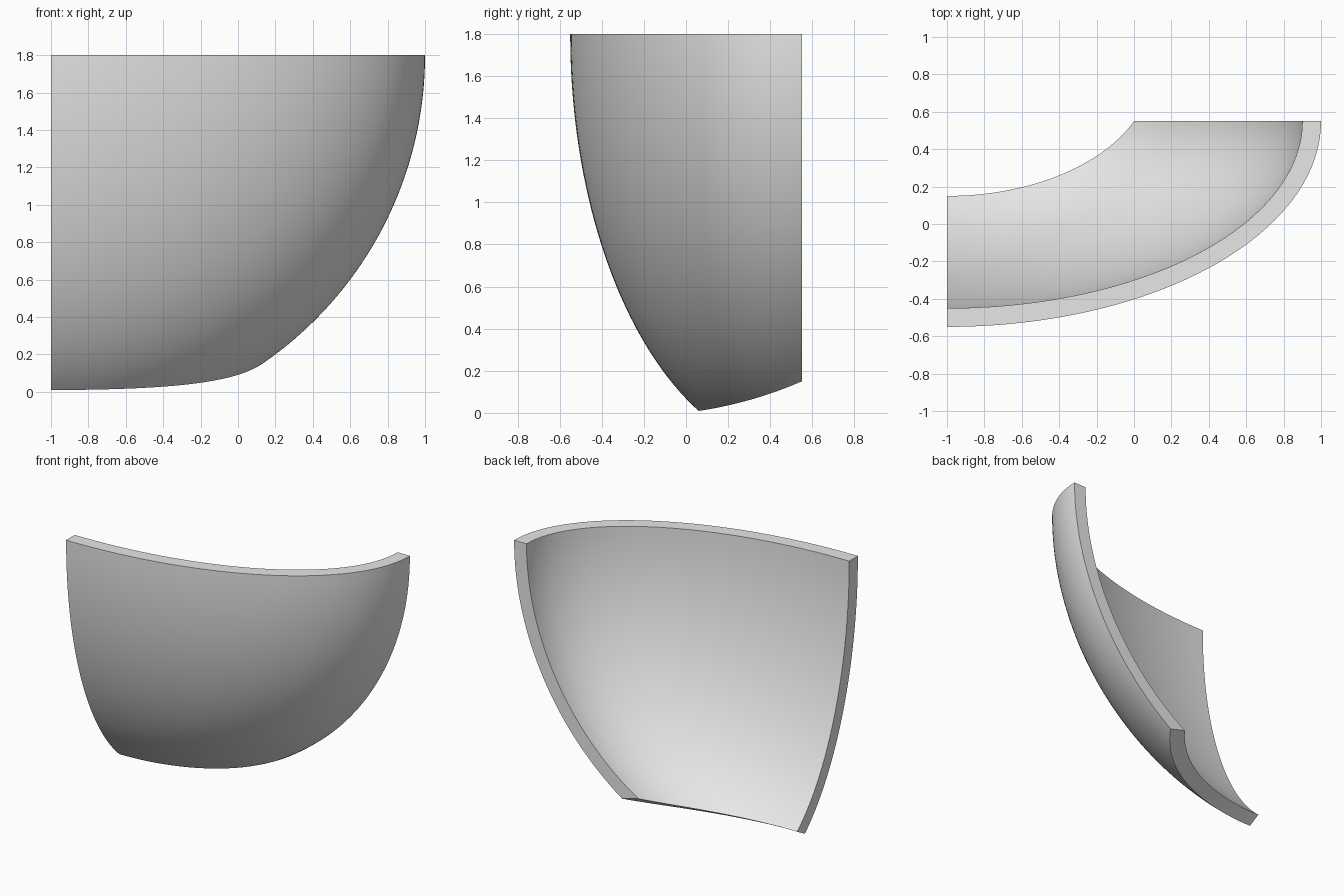
import bpy, bmesh
from math import sin, cos, asin, sqrt, pi
from mathutils import Vector

cube = bpy.data.objects.get("Cube")
if cube:
    bpy.data.objects.remove(cube)

CENTRE = Vector((-1, 0.55, 1.8))   # centre of the ellipsoids, on the top rim plane
COLS, ROWS = 56, 36


def shell_grid(radii, hole_x, hole_y, drop):
    """Rows of points on an ellipsoid, from the top rim down to the cut-out edge."""
    rx, ry, rz = radii
    b = hole_y + drop
    a = hole_x / sqrt(1 - (drop / b) ** 2)
    start = asin(drop / b)
    columns = []
    for i in range(COLS + 1):
        f = i / COLS
        rim = Vector((cos(f * pi / 2), sin(f * pi / 2), 0))
        phi = start + f * (pi / 2 - start)
        x, y = a * cos(phi) / rx, max(0, b * sin(phi) - drop) / ry
        edge = Vector((x, y, sqrt(1 - x * x - y * y)))
        gap = rim.angle(edge)
        column = []
        for j in range(ROWS + 1):
            t = j / ROWS
            p = (rim * sin((1 - t) * gap) + edge * sin(t * gap)) / sin(gap)
            column.append(CENTRE + Vector((p.x * rx, -p.y * ry, -p.z * rz)))
        columns.append(column)
    return columns


# Curved shell: outer and inner skins joined by flat rims
outer = shell_grid((2, 1.1, 2), 1.13, 0.49, 0.3)
inner = shell_grid((1.9, 1, 1.9), 1.0, 0.4, 0.27)
bm = bmesh.new()
loops = [[bm.verts.new(p) for p in o + n[::-1]] for o, n in zip(outer, inner)]
size = len(loops[0])
for a, b in zip(loops, loops[1:]):
    for j in range(size):
        k = (j + 1) % size
        bm.faces.new((a[j], a[k], b[k], b[j]))

# Flat cut ends
for loop in (loops[0], loops[-1]):
    for j in range(ROWS):
        bm.faces.new((loop[j], loop[j + 1], loop[size - 2 - j], loop[size - 1 - j]))
bmesh.ops.recalc_face_normals(bm, faces=bm.faces)

mesh = bpy.data.meshes.new("curved_shell")
bm.to_mesh(mesh)
bm.free()
shell = bpy.data.objects.new("curved_shell", mesh)
bpy.context.collection.objects.link(shell)

# Plain grey material
grey = bpy.data.materials.new("light_grey")
grey.use_nodes = True
colour = (0.8, 0.8, 0.8, 1)
grey.diffuse_color = colour
grey.node_tree.nodes["Principled BSDF"].inputs["Base Color"].default_value = colour
mesh.materials.append(grey)

bpy.ops.object.select_all(action="DESELECT")
shell.select_set(True)
bpy.context.view_layer.objects.active = shell
bpy.ops.object.shade_smooth_by_angle()
